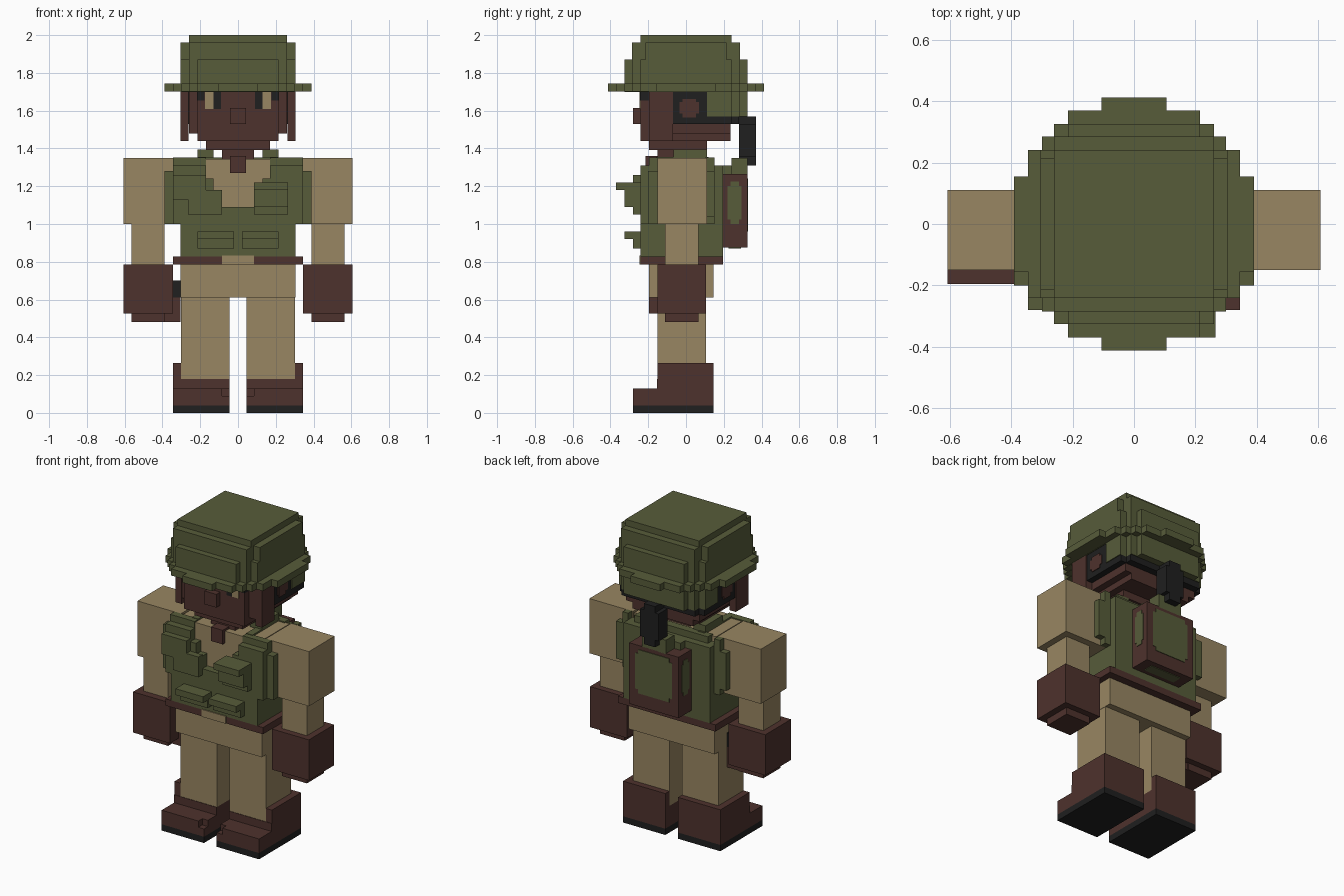
import bpy, bmesh


def material(name, rgb):
    m = bpy.data.materials.new(name)
    m.diffuse_color = (*rgb, 1)
    return m


OLIVE = material("olive cloth", (0.096, 0.107, 0.042))
TAN = material("tan cloth", (0.314, 0.238, 0.122))
BROWN = material("dark brown", (0.076, 0.032, 0.026))
BLACK = material("black", (0.014, 0.014, 0.014))


def part(name, mat, *boxes, mirror=False):
    """One object made of boxes (x0, x1, y0, y1, z0, z1), optionally repeated at -x."""
    bm = bmesh.new()
    boxes = list(boxes)
    if mirror:
        boxes += [(-b[1], -b[0], *b[2:]) for b in boxes]
    for x0, x1, y0, y1, z0, z1 in boxes:
        cube = bmesh.ops.create_cube(bm, size=1)["verts"]
        for v in cube:
            v.co = (x0 if v.co.x < 0 else x1, y0 if v.co.y < 0 else y1, z0 if v.co.z < 0 else z1)
    mesh = bpy.data.meshes.new(name)
    bm.to_mesh(mesh)
    bm.free()
    mesh.materials.append(mat)
    obj = bpy.data.objects.new(name, mesh)
    bpy.context.collection.objects.link(obj)
    return obj


def stepped(steps, z0, z1):
    """Blocky round slab from (half width, half depth) steps."""
    return [(-x, x, -y, y, z0, z1) for x, y in steps]


# Boots with raised outer and back walls
part("soles", BLACK, (.045, .345, -.28, .145, 0, .04), mirror=True)
part("boots", BROWN, (.045, .345, -.24, .145, .04, .13), (.085, .305, -.28, -.24, .04, .13),
     (.045, .345, -.28, -.24, .04, .09), (.305, .345, -.28, -.24, .09, .13),
     (.045, .345, -.153, .145, .13, .18), (.303, .345, -.15, .145, .18, .265),
     (.045, .345, .105, .145, .18, .265), mirror=True)

# Trousers
part("legs", TAN, (.045, .303, -.15, .105, .17, .62), mirror=True)
part("hips", TAN, (-.305, .305, -.195, .145, .61, .80))
part("belt", BROWN, (-.345, .345, -.24, .195, .785, .828))
part("belt_buckle", TAN, (-.085, .085, -.246, -.238, .785, .832))

# Shirt body and arms
part("shirt", TAN, (-.29, .29, -.19, .11, .8, 1.345))
part("upper_arms", TAN, (.3, .607, -.15, .11, 1.0, 1.35), mirror=True)
part("right_forearm", TAN, (.39, .565, -.11, .065, .78, 1.0))
part("left_forearm", TAN, (-.565, -.39, -.15, .025, .78, 1.0))
part("right_hand", BROWN, (.345, .607, -.15, .105, .525, .785), (.39, .565, -.11, .065, .48, .525))
part("left_hand", BROWN, (-.607, -.345, -.195, .065, .525, .785),
     (-.565, -.39, -.15, .025, .48, .525))

# Holster and grip on the hip
part("holster", BROWN, (-.39, -.305, -.11, .02, .48, .61))
part("holster_grip", BLACK, (-.345, -.305, -.11, .02, .61, .70))

# Vest: front with open neck, sides, back, flaps round the shoulders
part("vest_front", OLIVE, (-.305, .305, -.24, -.18, .828, 1.09),
     (-.305, -.085, -.24, -.18, 1.09, 1.17), (-.305, -.13, -.24, -.18, 1.17, 1.24),
     (.085, .305, -.24, -.18, 1.09, 1.17), (.13, .305, -.24, -.18, 1.17, 1.24),
     (-.345, -.17, -.24, -.15, 1.24, 1.31), (.17, .345, -.24, -.15, 1.24, 1.31),
     (-.345, -.17, -.195, -.15, 1.31, 1.352), (.17, .345, -.195, -.15, 1.31, 1.352))
part("vest_sides", OLIVE, (.26, .305, -.2, .15, .828, 1.31),
     (.305, .345, -.24, -.15, 1.0, 1.31), (.345, .39, -.2, -.15, 1.0, 1.28),
     (.305, .345, .11, .15, 1.0, 1.352), (.345, .39, .11, .15, 1.04, 1.28), mirror=True)
part("vest_back", OLIVE, (-.305, .305, .1, .195, .828, 1.31), (-.26, .26, .1, .15, 1.31, 1.352),
     (-.13, .13, .195, .24, 1.26, 1.31), (-.085, .085, .24, .325, 1.26, 1.35))
part("shoulder_straps", OLIVE, (.17, .215, -.16, .12, 1.33, 1.355),
     (.13, .215, -.065, .11, 1.35, 1.395), mirror=True)
part("chest_pouches", OLIVE, (.085, .265, -.325, -.24, 1.09, 1.18), (.085, .265, -.37, -.24, 1.18, 1.22),
     (.085, .265, -.28, -.24, 1.05, 1.09), (-.345, -.17, -.28, -.24, 1.13, 1.26),
     (-.265, -.085, -.28, -.24, 1.05, 1.18))
part("belly_pockets", OLIVE, (.02, .215, -.28, -.24, .87, .92), (.02, .215, -.325, -.24, .92, .96),
     mirror=True)

# Backpack with inset-look panels, corners stepped off
part("backpack", BROWN, (-.175, .175, .19, .325, .875, 1.265))
part("backpack_back_panel", OLIVE, (-.11, .11, .32, .329, .96, 1.24), (-.13, .13, .32, .328, .985, 1.215))
part("backpack_side_panels", OLIVE, (.172, .179, .235, .28, 1.0, 1.225),
     (.172, .178, .22, .295, 1.025, 1.2), mirror=True)
part("backpack_base_panel", OLIVE, (-.11, .11, .225, .29, .871, .878))

# Head
part("neck", BROWN, (-.085, .085, -.15, .08, 1.33, 1.42), (-.042, .042, -.215, -.1, 1.27, 1.36))
part("head", BROWN, (-.17, .17, -.195, .11, 1.393, 1.45), (-.215, .215, -.24, .235, 1.44, 1.7),
     (-.26, .26, -.195, .235, 1.48, 1.7), (-.042, .042, -.28, -.24, 1.53, 1.615))
part("cheeks", BROWN, (.262, .305, -.195, -.068, 1.44, 1.7), mirror=True)
part("eye_whites", TAN, (.13, .175, -.245, -.238, 1.61, 1.7), mirror=True)
part("pupils", BLACK, (.09, .13, -.245, -.238, 1.61, 1.7), mirror=True)
part("brow_ends", BLACK, (.178, .218, -.244, -.195, 1.655, 1.7), mirror=True)

# Hair, ears and hair bun tail
part("hair_sides", BLACK, (.25, .3, -.068, .11, 1.53, 1.7), mirror=True)
part("ears", BROWN, (.297, .304, -.035, .07, 1.585, 1.645), (.297, .305, -.018, .052, 1.565, 1.662),
     mirror=True)
part("hair_back", BLACK, (.25, .3, .1, .24, 1.53, 1.57), (-.3, -.25, .1, .24, 1.53, 1.57),
     (-.26, .26, .22, .28, 1.53, 1.57))
part("hair_tail", BLACK, (-.065, .065, .28, .37, 1.355, 1.53), (-.04, .04, .28, .37, 1.31, 1.57))

# Helmet: crown layers, brim and neck guard
CROWN = [(.305, .24), (.26, .285), (.215, .325)]
part("helmet_crown", OLIVE, *stepped(CROWN, 1.7, 1.87),
     *stepped([(.305, .215), (.26, .285)], 1.87, 1.96), (-.26, .26, -.24, .24, 1.96, 2.0))
part("helmet_brim", OLIVE, *stepped([(.39, .155), (.345, .24), (.3, .285), (.26, .325),
                                     (.215, .37), (.105, .412)], 1.702, 1.745))
part("helmet_neck_guard", OLIVE, (.255, .305, .11, .24, 1.57, 1.71), (-.305, -.255, .11, .24, 1.57, 1.71),
     (-.26, .26, .23, .285, 1.57, 1.71), (-.215, .215, .28, .325, 1.57, 1.71))
